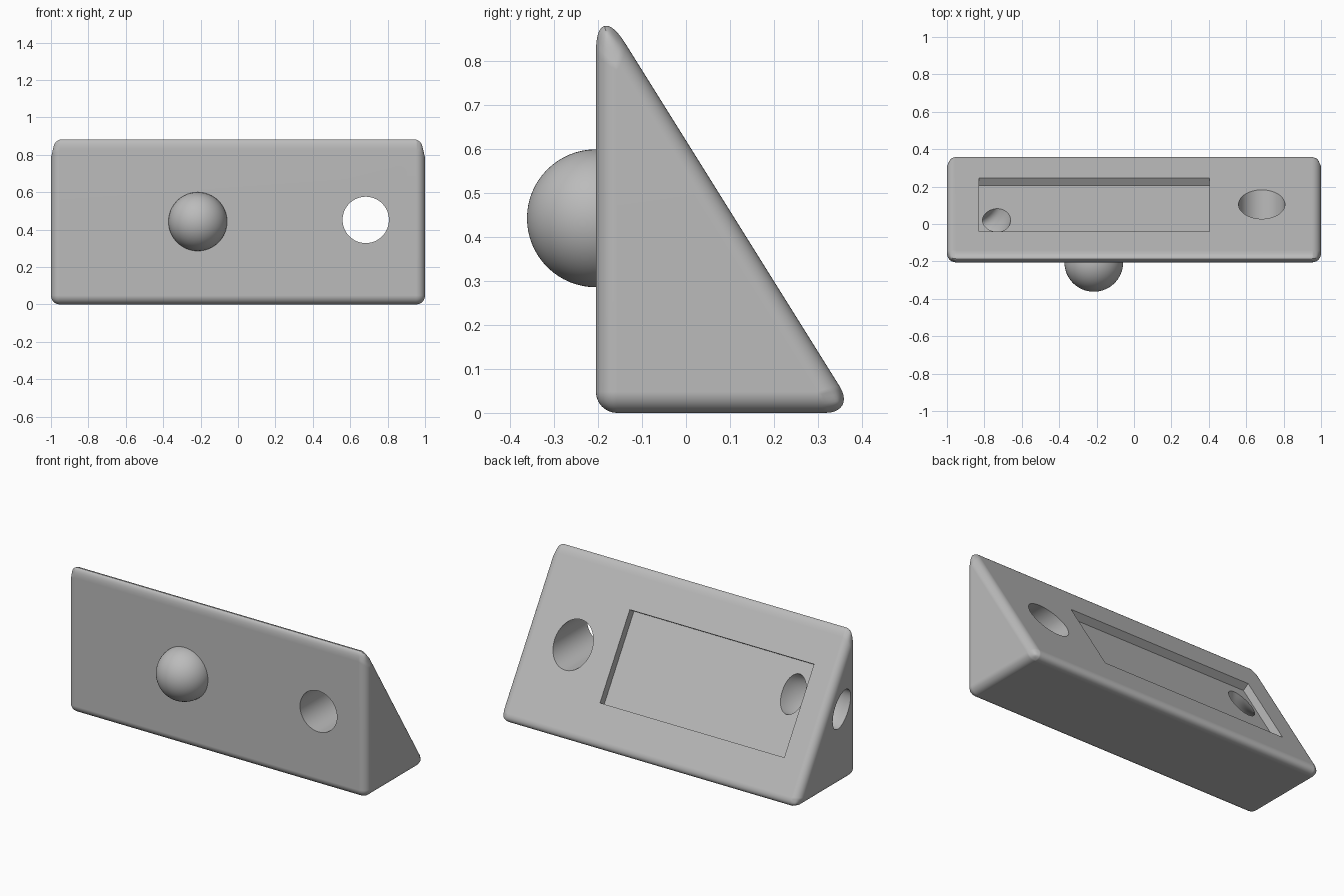
import bpy, bmesh, math
from mathutils import Matrix, Vector

cube = bpy.data.objects.get("Cube")
if cube:
    bpy.data.objects.remove(cube, do_unlink=True)

FRONT, SLOPE, RISE = -0.205, 1.6, 0.62      # front plane and slanted back z = RISE - SLOPE * y
tilt = Matrix.Rotation(-math.atan(SLOPE), 4, 'X')   # local z becomes the slant normal
normal = tilt @ Vector((0, 0, 1))

grey = bpy.data.materials.new("plain grey")
grey.use_nodes = True
grey.diffuse_color = (0.5, 0.5, 0.5, 1)
grey.node_tree.nodes["Principled BSDF"].inputs["Base Color"].default_value = grey.diffuse_color


def on_slant(x, y, height=0):
    return Vector((x, y, RISE - SLOPE * y)) + normal * height


def add(name, bm):
    bmesh.ops.recalc_face_normals(bm, faces=bm.faces)
    mesh = bpy.data.meshes.new(name)
    bm.to_mesh(mesh)
    bm.free()
    mesh.materials.append(grey)
    obj = bpy.data.objects.new(name, mesh)
    bpy.context.collection.objects.link(obj)
    return obj


def activate(obj):
    bpy.ops.object.select_all(action='DESELECT')
    obj.select_set(True)
    bpy.context.view_layer.objects.active = obj


# Wedge body: triangular prism with rounded edges
bm = bmesh.new()
corners = [(FRONT, 0), (RISE / SLOPE, 0), (FRONT, RISE - SLOPE * FRONT)]
profile = bm.faces.new([bm.verts.new((-1, y, z)) for y, z in corners])
end = bmesh.ops.extrude_face_region(bm, geom=[profile])["geom"]
bmesh.ops.translate(bm, vec=(2, 0, 0), verts=[v for v in end if isinstance(v, bmesh.types.BMVert)])
body = add("wedge_body", bm)
bevel = body.modifiers.new("rounding", 'BEVEL')
bevel.offset_type = 'WIDTH'
bevel.width = 0.068
bevel.segments = 10

# Recess sunk into the slanted back
depth, lip = 0.047, 0.1
bm = bmesh.new()
size = Matrix.Diagonal((1.235, 0.538, depth + lip, 1))
place = Matrix.Translation(on_slant(-0.2125, 0.1025, (lip - depth) / 2))
bmesh.ops.create_cube(bm, size=1, matrix=place @ tilt @ size)
recess = add("recess_cutter", bm)

# Round hole from front to back
bm = bmesh.new()
bmesh.ops.create_cone(bm, cap_ends=True, segments=64, radius1=0.124, radius2=0.124, depth=2,
                      matrix=Matrix.Translation((0.683, 0, 0.452)) @ Matrix.Rotation(math.pi / 2, 4, 'X'))
hole = add("through_hole_cutter", bm)

# Curved tunnel from the recess floor to the end, cut by a stretched ring
bpy.ops.mesh.primitive_torus_add(major_radius=0.214, minor_radius=0.065,
                                 major_segments=64, minor_segments=40)
ring = bpy.context.object
ring.name = "tunnel_cutter"
ring.data.transform(Matrix.Translation(on_slant(-0.92, 0.06, 0.0) + normal * (0.1 - depth))
                    @ tilt @ Matrix.Rotation(math.pi / 2, 4, 'X') @ Matrix.Diagonal((1, 1, 1.8, 1)))
ring.data.materials.append(grey)

for cutter in (recess, hole, ring):
    cut = body.modifiers.new(cutter.name, 'BOOLEAN')
    cut.operation = 'DIFFERENCE'
    cut.solver = 'EXACT'
    cut.object = cutter
activate(body)
for name in [m.name for m in body.modifiers]:
    bpy.ops.object.modifier_apply(modifier=name)
for cutter in (recess, hole, ring):
    bpy.data.objects.remove(cutter, do_unlink=True)

# Half-round knob on the front
bm = bmesh.new()
bmesh.ops.create_uvsphere(bm, u_segments=64, v_segments=32, radius=0.157,
                          matrix=Matrix.Translation((-0.215, FRONT, 0.443)) @ Matrix.Rotation(math.pi / 2, 4, 'X'))
bmesh.ops.bisect_plane(bm, geom=bm.verts[:] + bm.edges[:] + bm.faces[:], dist=1e-5,
                       plane_co=(0, FRONT + 0.002, 0), plane_no=(0, 1, 0), clear_outer=True)
knob = add("front_knob", bm)

# Smooth shading with crisp cut edges
for obj in (body, knob):
    activate(obj)
    bpy.ops.object.shade_smooth_by_angle(angle=math.radians(30))
activate(body)
weighted = body.modifiers.new("even_shading", 'WEIGHTED_NORMAL')
weighted.keep_sharp = True
bpy.ops.object.modifier_apply(modifier=weighted.name)
